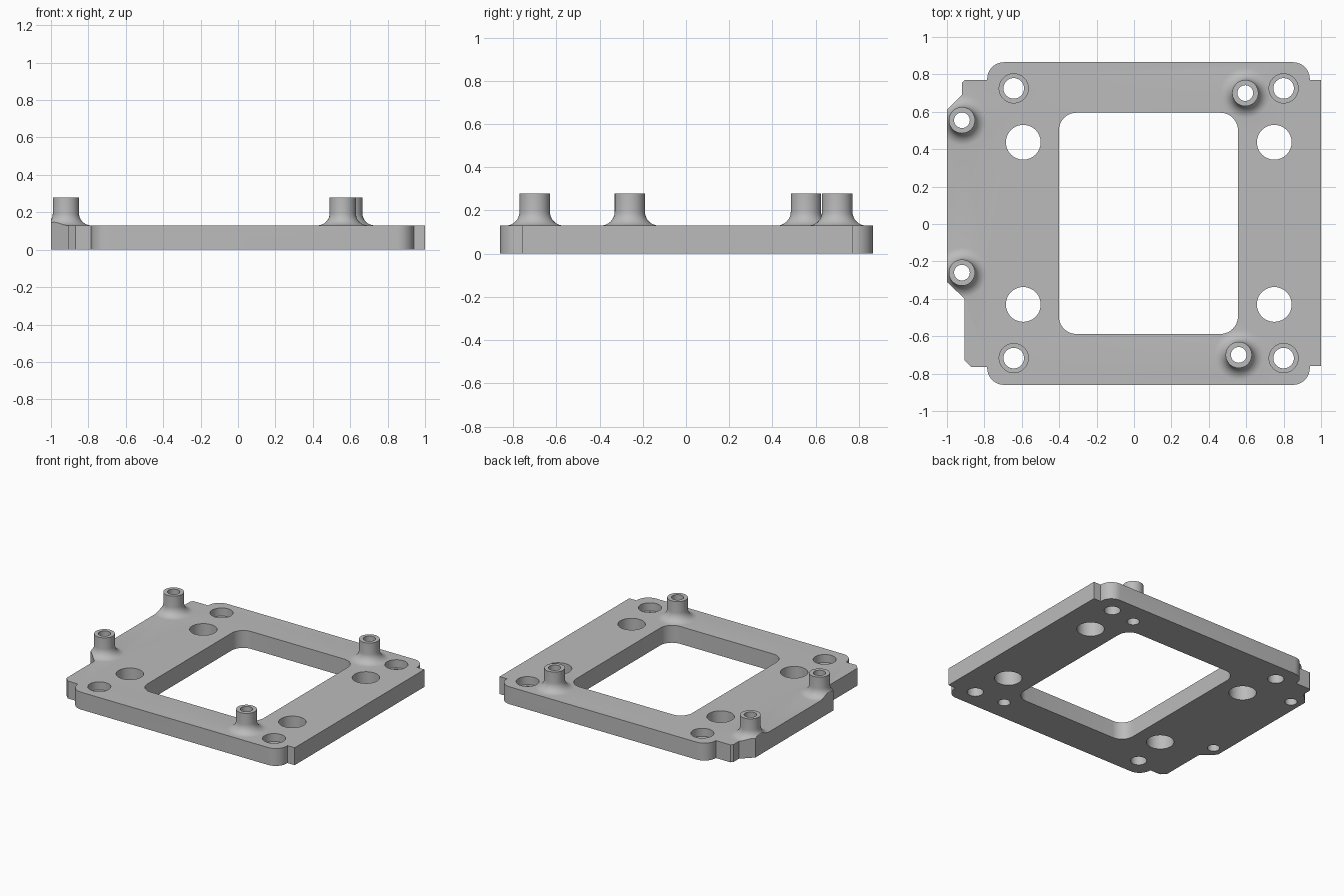
import bpy, bmesh
from math import sin, cos, pi

cube = bpy.data.objects.get("Cube")
if cube:
    bpy.data.objects.remove(cube, do_unlink=True)

THICK, TOP = 0.13, 0.278

grey = bpy.data.materials.new("plain_grey")
grey.use_nodes = True
grey.diffuse_color = (0.5, 0.5, 0.5, 1)
grey.node_tree.nodes["Principled BSDF"].inputs["Base Color"].default_value = grey.diffuse_color


def finish(bm, name):
    bmesh.ops.recalc_face_normals(bm, faces=bm.faces)
    mesh = bpy.data.meshes.new(name)
    bm.to_mesh(mesh)
    bm.free()
    mesh.materials.append(grey)
    obj = bpy.data.objects.new(name, mesh)
    bpy.context.collection.objects.link(obj)
    return obj


def add_prism(bm, points, z0, z1):
    face = bm.faces.new([bm.verts.new((x, y, z0)) for x, y in points])
    new = bmesh.ops.extrude_face_region(bm, geom=[face])["geom"]
    verts = [v for v in new if isinstance(v, bmesh.types.BMVert)]
    bmesh.ops.translate(bm, verts=verts, vec=(0, 0, z1 - z0))
    # the start face remains as the lower cap
    if not face.is_valid:
        bm.faces.new([v for v in bm.verts if v.co.z == z0])


def add_lathe(bm, centre, profile, sides=48):
    cx, cy = centre
    rings = [[bm.verts.new((cx + r * cos(2 * pi * i / sides), cy + r * sin(2 * pi * i / sides), z))
              for i in range(sides)] for r, z in profile]
    for a, b in zip(rings, rings[1:]):
        for i in range(sides):
            j = (i + 1) % sides
            bm.faces.new((a[i], a[j], b[j], b[i]))
    bm.faces.new(rings[0][::-1])
    bm.faces.new(rings[-1])


def arc(cx, cy, r, start, steps=10):
    """Quarter circle, counter-clockwise from the start angle."""
    return [(cx + r * cos(start + pi / 2 * i / steps), cy + r * sin(start + pi / 2 * i / steps))
            for i in range(steps + 1)]


def combine(target, tool, operation):
    mod = target.modifiers.new(operation.lower(), 'BOOLEAN')
    mod.object, mod.operation, mod.solver = tool, operation, 'EXACT'
    tool.hide_render = True
    bpy.context.view_layer.objects.active = target
    bpy.ops.object.modifier_apply(modifier=mod.name)
    bpy.data.objects.remove(tool, do_unlink=True)


# Oversized slab, trimmed later by the outline
bm = bmesh.new()
add_prism(bm, [(-1.2, -1.2), (1.2, -1.2), (1.2, 1.2), (-1.2, 1.2)], 0, THICK)
plate = finish(bm, "mounting_plate")

# Four standoffs with flared feet
standoffs = [(-0.92, 0.555), (-0.92, -0.26), (0.595, 0.70), (0.56, -0.70)]
R, FLARE = 0.07, 0.065
foot = [(R + FLARE - FLARE * sin(a), THICK + FLARE - FLARE * cos(a))
        for a in (pi / 2 * i / 8 for i in range(9))]
for centre in standoffs:
    bm = bmesh.new()
    add_lathe(bm, centre, [(R + FLARE, 0.05)] + foot + [(R, TOP)])
    combine(plate, finish(bm, "standoff"), 'UNION')

# Outline: rounded body, side ears and chamfered left edge
outline = ([(-0.87, -0.765), (-0.785, -0.765)]
           + arc(-0.695, -0.77, 0.09, pi) + arc(0.85, -0.77, 0.09, 1.5 * pi)
           + [(0.94, -0.76), (1.0, -0.76), (1.0, 0.77), (0.94, 0.77)]
           + arc(0.85, 0.775, 0.09, 0) + arc(-0.695, 0.775, 0.09, pi / 2)
           + [(-0.785, 0.77), (-0.905, 0.77), (-0.92, 0.755), (-0.92, 0.69), (-1.0, 0.61),
              (-1.0, -0.31), (-0.905, -0.40), (-0.905, -0.73)])
bm = bmesh.new()
add_prism(bm, outline, -0.1, 0.5)
combine(plate, finish(bm, "outline_cutter"), 'INTERSECT')

# Central window
x0, x1, y0, y1, r = -0.402, 0.556, -0.588, 0.595, 0.095
window = (arc(x0 + r, y0 + r, r, pi) + arc(x1 - r, y0 + r, r, 1.5 * pi)
          + arc(x1 - r, y1 - r, r, 0) + arc(x0 + r, y1 - r, r, pi / 2))
bm = bmesh.new()
add_prism(bm, window, -0.1, 0.5)

# Through holes, counterbored corner holes and standoff bores
for x in (-0.592, 0.75):
    for y in (-0.43, 0.437):
        add_lathe(bm, (x, y), [(0.093, -0.1), (0.093, 0.5)])
for x in (-0.643, 0.80):
    for y in (-0.717, 0.725):
        add_lathe(bm, (x, y), [(0.055, -0.1), (0.055, 0.07), (0.078, 0.07), (0.078, 0.5)])
for centre in standoffs:
    add_lathe(bm, centre, [(0.042, -0.1), (0.042, 0.5)])
combine(plate, finish(bm, "hole_cutter"), 'DIFFERENCE')

# Smooth curved walls, keep edges crisp
bpy.ops.object.select_all(action='DESELECT')
plate.select_set(True)
bpy.context.view_layer.objects.active = plate
bpy.ops.object.shade_smooth_by_angle(angle=pi / 7)
